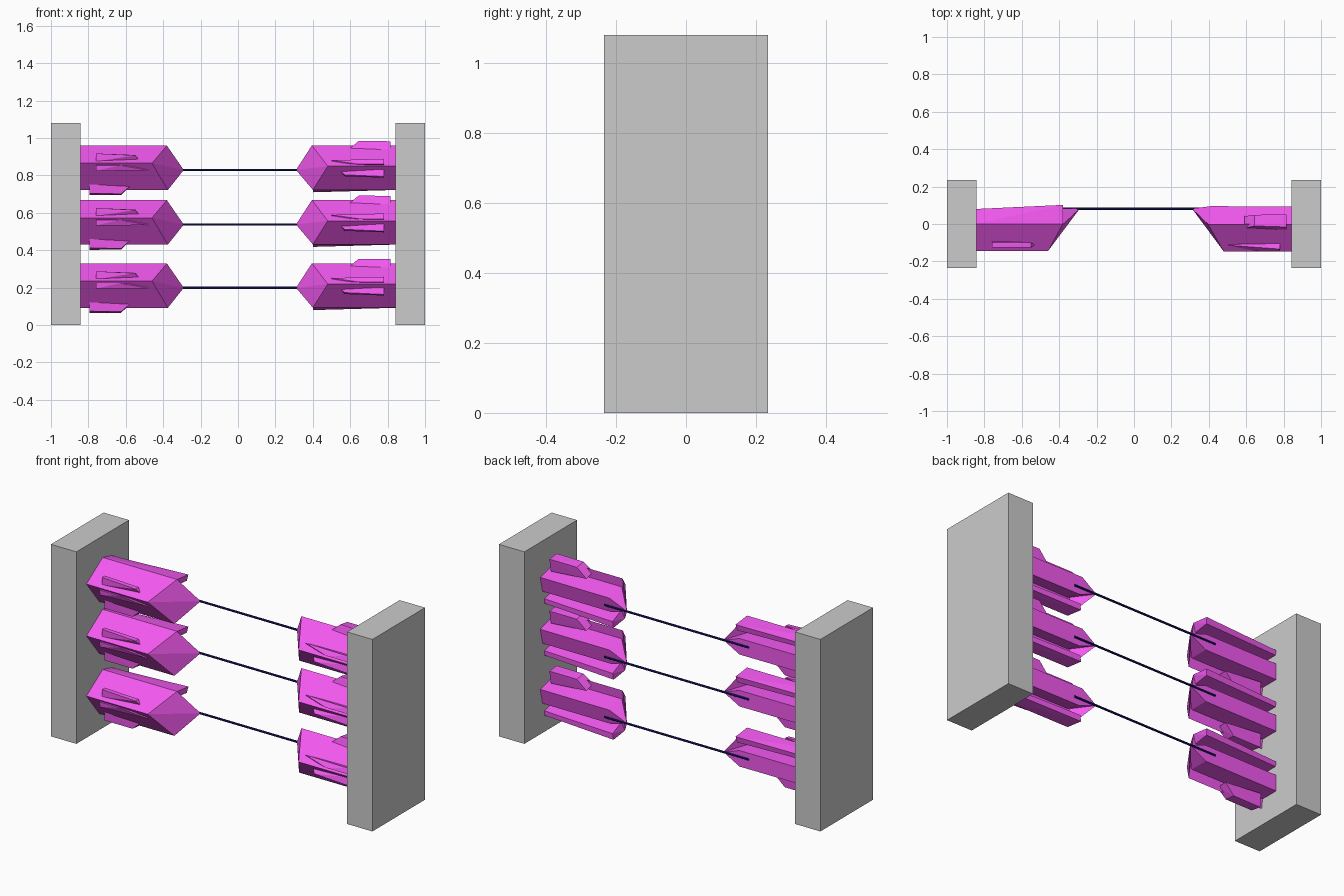
import bpy, bmesh, math
from mathutils import Matrix, Vector

if "Cube" in bpy.data.objects:
    bpy.data.objects.remove(bpy.data.objects["Cube"])


def material(name, rgb):
    m = bpy.data.materials.new(name)
    m.diffuse_color = (*rgb, 1)
    m.use_nodes = True
    m.node_tree.nodes["Principled BSDF"].inputs["Base Color"].default_value = m.diffuse_color
    return m


magenta = material("magenta", (0.9, 0.1, 0.88))
navy = material("navy", (0.01, 0.01, 0.16))


def make_object(name, bm, mat=None):
    bmesh.ops.recalc_face_normals(bm, faces=bm.faces)
    me = bpy.data.meshes.new(name)
    bm.to_mesh(me)
    bm.free()
    ob = bpy.data.objects.new(name, me)
    bpy.context.collection.objects.link(ob)
    if mat:
        me.materials.append(mat)
    return ob


def add_hull(bm, pts):
    part = bmesh.new()
    for p in pts:
        part.verts.new(p)
    res = bmesh.ops.convex_hull(part, input=part.verts)
    loose = [v for v in part.verts if not v.link_faces]
    bmesh.ops.delete(part, geom=loose, context='VERTS')
    bmesh.ops.recalc_face_normals(part, faces=part.faces)
    me = bpy.data.meshes.new("part")
    part.to_mesh(me)
    part.free()
    bm.from_mesh(me)
    bpy.data.meshes.remove(me)


def bar(bm, x0, rail):
    """Convex bar from x0; rail lists (end x, y, z) of each long edge."""
    add_hull(bm, [(x0, y, z) for _, y, z in rail] + list(rail))


def emitter(name, matrix):
    bm = bmesh.new()
    root = -0.85
    ridge, top, low = (-.46, -.145, .036), (-.38, 0, .13), (-.375, -.03, -.107)
    tip = (-.29, .082, 0)
    # front shell and pointed nose
    bar(bm, root, [ridge, top, low])
    add_hull(bm, [ridge, top, low, tip])
    # upper flange
    add_hull(bm, [(root, 0, .13), (root, .08, .11), (root, .075, .085), (root, -.02, .085),
                  top, (-.38, .102, .118), (-.385, .095, .085), (-.4, -.02, .085)])
    # back spine plate that runs to the tip
    add_hull(bm, [(root, y, z) for y in (-.03, .08) for z in (.035, -.055)] +
             [(-.39, y, z) for y in (-.03, .082) for z in (.035, -.055)] + [tip])
    # lower side pod
    add_hull(bm, [(-.795, -.055, -.06), (-.795, .02, -.06), (-.795, -.05, -.125),
                  (-.795, .015, -.135), (-.57, -.045, -.08), (-.57, .02, -.08),
                  (-.625, -.045, -.128), (-.625, .015, -.134)])
    # two front fins that fade into the shell
    add_hull(bm, [(-.76, -.125, .088), (-.76, -.1, .088), (-.76, -.125, .045), (-.76, -.09, .06),
                  (-.55, -.125, .078), (-.55, -.1, .08), (-.53, -.11, .055)])
    add_hull(bm, [(-.76, -.145, .025), (-.76, -.142, -.005), (-.76, -.1, -.005), (-.76, -.11, .03),
                  (-.63, -.145, .025), (-.48, -.12, -.003), (-.48, -.11, .01)])
    ob = make_object(name, bm, magenta)
    ob.data.transform(matrix)
    return ob


# end posts
for side, sx in (("left", -1), ("right", 1)):
    bm = bmesh.new()
    bmesh.ops.create_cube(bm, size=1, matrix=Matrix.Translation((sx * .921, 0, .54))
                          @ Matrix.Diagonal((.158, .468, 1.08, 1)))
    make_object(side + "_post", bm)

# right emitters: half turn about y plus a small roll about the beam axis
axis = Matrix.Translation((0, .082, 0))
turn = (Matrix.Translation((.02, 0, 0)) @ axis @ Matrix.Rotation(math.radians(-14), 4, 'X')
        @ Matrix.Rotation(math.pi, 4, 'Y') @ axis.inverted())

for i, z in enumerate((.199, .537, .829)):
    lift = Matrix.Translation((0, 0, z))
    emitter(f"left_emitter_{i + 1}", lift)
    emitter(f"right_emitter_{i + 1}", lift @ turn)
    # beam
    bm = bmesh.new()
    bmesh.ops.create_cone(bm, cap_ends=True, segments=10, radius1=.006, radius2=.006, depth=.9,
                          matrix=Matrix.Translation((0, .082, z)) @ Matrix.Rotation(math.pi / 2, 4, 'Y'))
    make_object(f"beam_{i + 1}", bm, navy)
